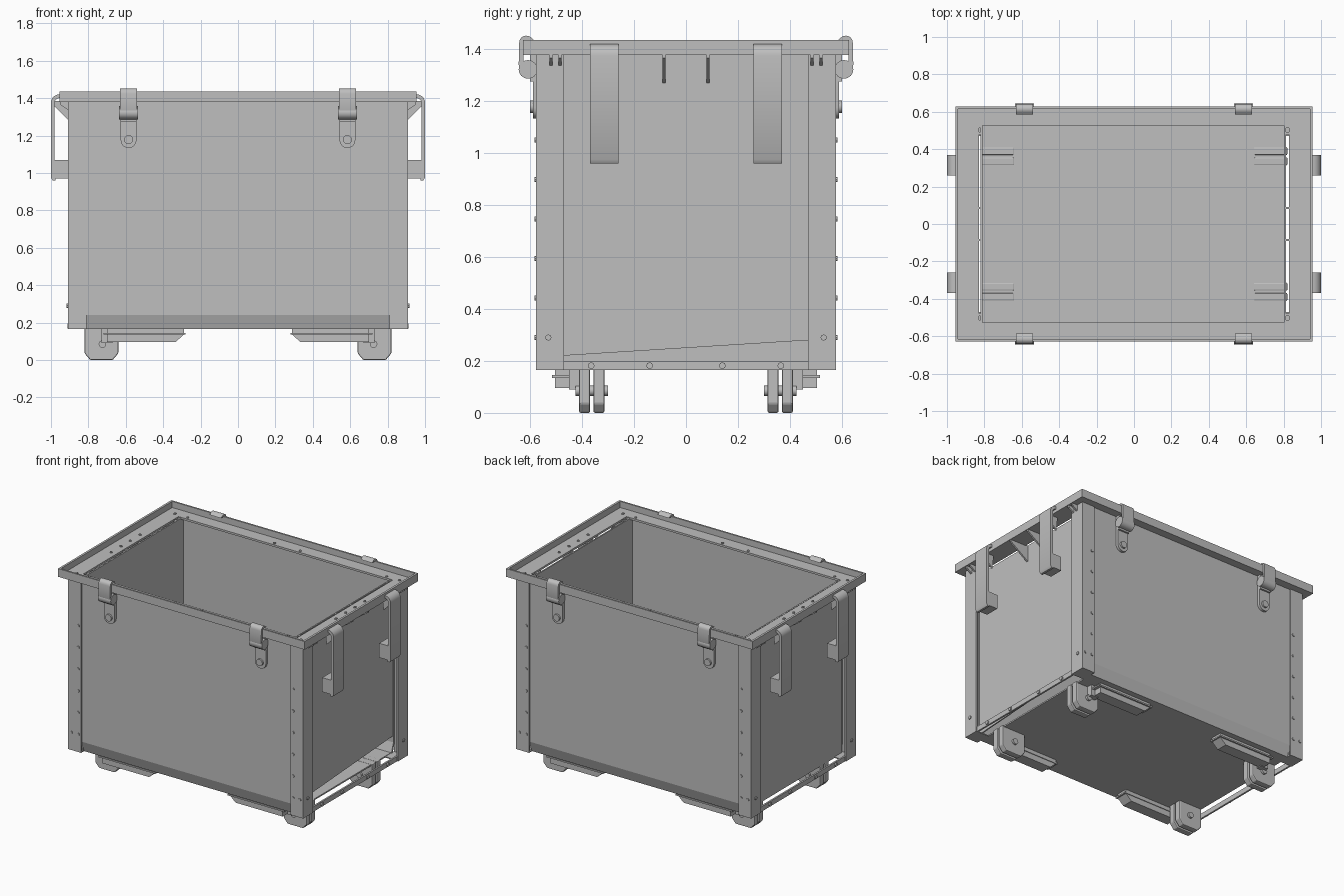
import bpy
import bmesh
from math import cos, sin, pi, radians

if "Cube" in bpy.data.objects:
    bpy.data.objects.remove(bpy.data.objects["Cube"], do_unlink=True)

# Single painted steel colour
steel = bpy.data.materials.new("grey steel")
steel.use_nodes = True
grey = (0.52, 0.52, 0.52, 1)
steel.diffuse_color = grey
steel.node_tree.nodes["Principled BSDF"].inputs["Base Color"].default_value = grey

SIDES = (-1, 1)
CORNERS = [(sx, sy) for sx in SIDES for sy in SIDES]


def finish(name, bm, smooth=False):
    bmesh.ops.recalc_face_normals(bm, faces=bm.faces)
    mesh = bpy.data.meshes.new(name)
    bm.to_mesh(mesh)
    bm.free()
    mesh.materials.append(steel)
    obj = bpy.data.objects.new(name, mesh)
    bpy.context.collection.objects.link(obj)
    if smooth:
        bpy.ops.object.select_all(action="DESELECT")
        obj.select_set(True)
        bpy.context.view_layer.objects.active = obj
        bpy.ops.object.shade_smooth_by_angle(angle=radians(40))
    return obj


def add_prism(bm, pts, axis, a, b, sx=1, sy=1):
    """Extrude a profile from a to b along an axis, mirrored by sx and sy."""
    place = {"x": lambda p, t: (t, p[0], p[1]),
             "y": lambda p, t: (p[0], t, p[1]),
             "z": lambda p, t: (p[0], p[1], t)}[axis]
    rings = []
    for t in (a, b):
        ring = []
        for p in pts:
            x, y, z = place(p, t)
            ring.append(bm.verts.new((x * sx, y * sy, z)))
        rings.append(ring)
    n = len(pts)
    bm.faces.new(rings[0])
    bm.faces.new(rings[1])
    for i in range(n):
        j = (i + 1) % n
        bm.faces.new((rings[0][i], rings[0][j], rings[1][j], rings[1][i]))


def prism(name, pts, axis, a, b, sx=1, sy=1, smooth=False):
    bm = bmesh.new()
    add_prism(bm, pts, axis, a, b, sx, sy)
    return finish(name, bm, smooth)


def rect(u0, u1, v0, v1):
    return [(u0, v0), (u1, v0), (u1, v1), (u0, v1)]


def arc(u, v, r, start=0, end=360, steps=12):
    full = end - start == 360
    n = steps if full else steps + 1
    return [(u + r * cos((start + (end - start) * i / steps) * pi / 180),
             v + r * sin((start + (end - start) * i / steps) * pi / 180))
            for i in range(n)]


# Floor and long walls with a folded lower edge
prism("floor", rect(-0.81, 0.81, -0.54, 0.54), "z", 0.165, 0.175)
wall = [(0.57, 1.38), (0.57, 0.24), (0.545, 0.165),
        (0.53, 0.165), (0.555, 0.24), (0.555, 1.38)]
for sy, side in zip(SIDES, ("front", "back")):
    prism(side + "_wall", wall, "x", -0.815, 0.815, sy=sy)

# End walls, one with a slanted lower edge
prism("right_wall", rect(-0.555, 0.555, 0.165, 1.385), "x", -0.82, -0.81)
prism("left_wall", [(-0.555, 0.215), (0.555, 0.285), (0.555, 1.385), (-0.555, 1.385)],
      "x", 0.803, 0.812)

# Angle posts, with a small plate closing each foot
angle = [(0.81, 0.578), (0.91, 0.578), (0.91, 0.47),
         (0.898, 0.47), (0.898, 0.566), (0.81, 0.566)]
for sx, sy in CORNERS:
    prism("corner_post", angle, "z", 0.165, 1.385, sx, sy)
    prism("post_foot_plate", rect(0.81, 0.9, 0.47, 0.57), "z", 0.165, 0.172, sx, sy)
for sx in SIDES:
    prism("end_bottom_rail", rect(-0.5, 0.5, 0.165, 0.2), "x", 0.892, 0.904, sx)

# Rim: an upright lip with an inward flange
bm = bmesh.new()
section = [(0, 1.378), (0, 1.435), (0.012, 1.435),
           (0.012, 1.392), (0.1, 1.392), (0.1, 1.378)]
rings = []
for inset, z in section:
    hx, hy = 0.955 - inset * 1.25, 0.627 - inset
    rings.append([bm.verts.new((sx * hx, sy * hy, z))
                  for sx, sy in ((-1, -1), (1, -1), (1, 1), (-1, 1))])
for i, ring in enumerate(rings):
    following = rings[(i + 1) % len(rings)]
    for k in range(4):
        m = (k + 1) % 4
        bm.faces.new((ring[k], ring[m], following[m], following[k]))
finish("rim", bm)

# Gussets under the rim
for sx in SIDES:
    for y in (-0.085, 0.085, -0.52, -0.485, 0.485, 0.52):
        prism("rim_gusset", [(0.812, 1.385), (0.95, 1.385), (0.95, 1.365), (0.812, 1.27)],
              "y", y - 0.006, y + 0.006, sx)

# Straps hung over the ends, with a stop block at the lower end
outer = [(0.975, 0.96), (0.99, 0.96), (1.0, 0.975)] + arc(0.955, 1.375, 0.045, 0, 90, 6)
strap = outer + [(0.94, 1.42), (0.94, 1.405)] + arc(0.955, 1.375, 0.025, 90, 0, 6) + [(0.98, 0.99)]
for sx, sy in CORNERS:
    prism("end_strap", strap, "y", 0.26, 0.37, sx, sy, True)
    prism("strap_stop_block", rect(0.908, 0.985, 0.97, 1.07), "y", 0.265, 0.365, sx, sy)
    prism("strap_hanger", [(0.9, 1.385), (0.985, 1.385), (0.985, 1.36), (0.91, 1.285)],
          "y", 0.31, 0.32, sx, sy)

# Latches on the long sides: clasp, roll, tongue and rivet
clasp = [(0.585, 1.435)] + arc(0.615, 1.425, 0.027, 130, 0, 6) + [
    (0.644, 1.34), (0.632, 1.3), (0.626, 1.34), (0.627, 1.435)]
for sx, sy in CORNERS:
    c = 0.585
    prism("latch_clasp", clasp, "x", c - 0.045, c + 0.045, sx, sy, True)
    prism("latch_roll", arc(0.608, 1.322, 0.036, steps=16), "x", c - 0.05, c + 0.05, sx, sy, True)
    prism("latch_back_plate", rect(0.568, 0.6, 1.275, 1.38), "x", c - 0.042, c + 0.042, sx, sy)
    tongue = arc(c, 1.175, 0.042, 180, 360, 10) + [(c + 0.042, 1.3), (c - 0.042, 1.3)]
    prism("latch_tongue", tongue, "y", 0.568, 0.588, sx, sy, True)
    prism("latch_rivet", arc(c, 1.178, 0.024), "y", 0.585, 0.6, sx, sy, True)

# Feet made of paired plates, joined by a pin
foot = [(0.64, 0.178), (0.82, 0.178), (0.82, 0.035),
        (0.79, 0), (0.67, 0), (0.64, 0.035)]
skid = [(0.7, 0.165), (0.7, 0.095), (0.335, 0.095), (0.29, 0.135), (0.29, 0.165)]
for sx, sy in CORNERS:
    for y in (0.335, 0.39):
        plate = prism("foot_plate", foot, "y", y - 0.021, y + 0.021, sx, sy)
        bevel = plate.modifiers.new("soft edges", "BEVEL")
        bevel.width = 0.006
        bevel.segments = 2
    prism("foot_pin", arc(0.725, 0.085, 0.02), "y", 0.3, 0.426, sx, sy, True)
    # Skid channel beside each foot
    prism("skid_channel", skid, "y", 0.425, 0.505, sx, sy)
    prism("skid_flange", rect(0.28, 0.72, 0.135, 0.145), "y", 0.42, 0.515, sx, sy)
    prism("foot_bracket", rect(0.67, 0.73, 0.09, 0.165), "y", 0.4, 0.45, sx, sy)

# Bolt heads on the posts, rails and rim
bm = bmesh.new()
for sx, sy in CORNERS:
    for i in range(6):
        add_prism(bm, arc(0.832, 0.29 + 0.152 * i, 0.01, steps=8), "y", 0.576, 0.584, sx, sy)
    add_prism(bm, arc(0.885, 0.29, 0.01, steps=8), "y", 0.576, 0.584, sx, sy)
    add_prism(bm, arc(0.53, 0.29, 0.012, steps=8), "x", 0.908, 0.916, sx, sy)
    for y in (0.14, 0.365):
        add_prism(bm, arc(y, 0.182, 0.013, steps=8), "x", 0.902, 0.912, sx, sy)
    for x, y in ((0.77, 0.545), (0.1, 0.545), (0.87, 0.545), (0.87, 0.05), (0.87, 0.16)):
        add_prism(bm, arc(x, y, 0.009, steps=8), "z", 1.39, 1.398, sx, sy)
finish("bolt_heads", bm)
